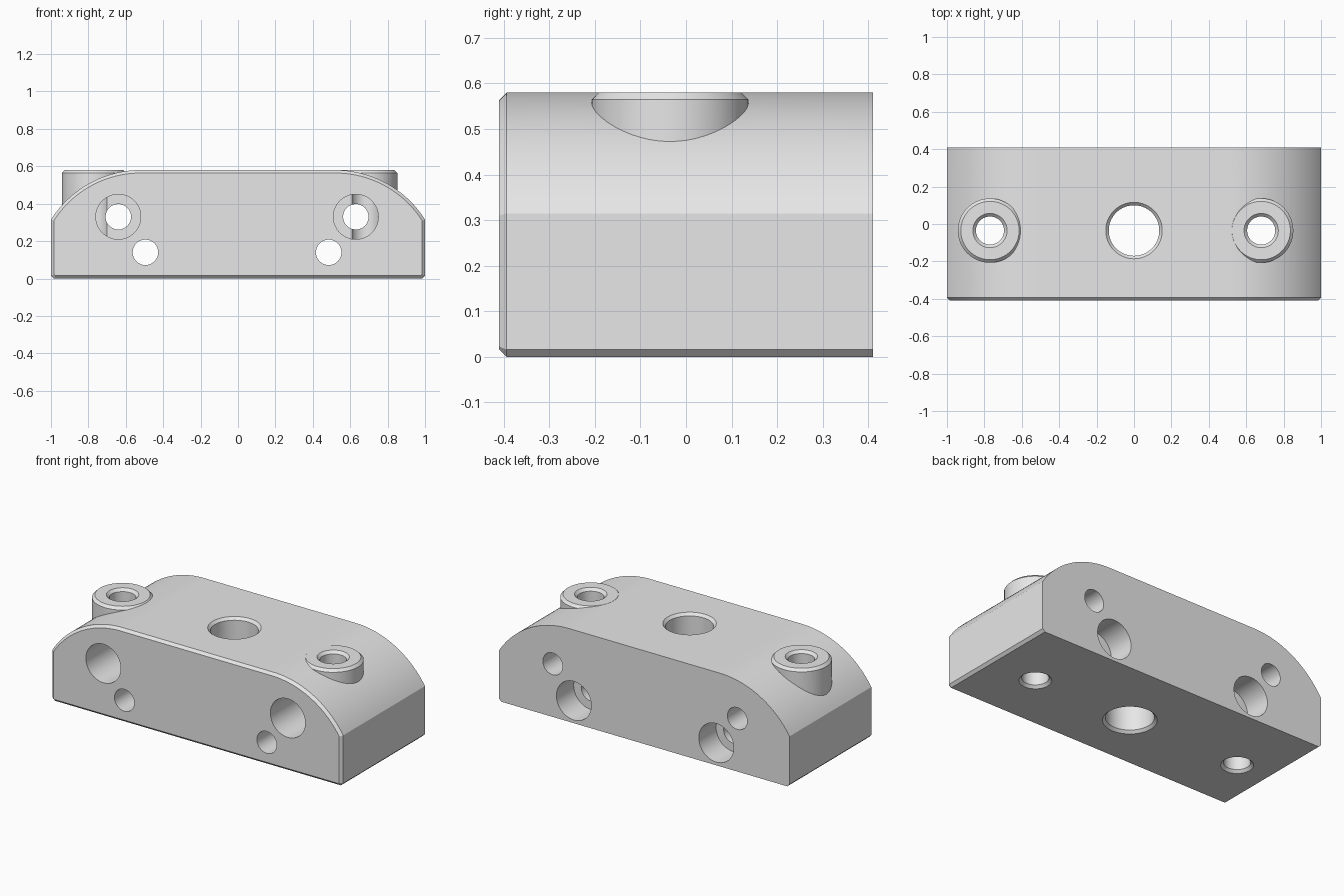
import bpy, bmesh, math
from mathutils import Vector

cube = bpy.data.objects.get("Cube")
if cube:
    bpy.data.objects.remove(cube, do_unlink=True)

HEIGHT, DEPTH, BEVEL = 0.58, 0.41, 0.016
CENTRE_Y = -0.035

grey = bpy.data.materials.new("plain grey")
grey.use_nodes = True
grey.diffuse_color = (0.8, 0.8, 0.8, 1)
grey.node_tree.nodes["Principled BSDF"].inputs["Base Color"].default_value = (0.8, 0.8, 0.8, 1)


def finish(bm, name):
    bmesh.ops.recalc_face_normals(bm, faces=bm.faces)
    mesh = bpy.data.meshes.new(name)
    bm.to_mesh(mesh)
    bm.free()
    mesh.materials.append(grey)
    obj = bpy.data.objects.new(name, mesh)
    bpy.context.collection.objects.link(obj)
    return obj


def loft(rings, name):
    """Skin closed rings of points and cap both ends."""
    bm = bmesh.new()
    loops = [[bm.verts.new(p) for p in ring] for ring in rings]
    for a, b in zip(loops, loops[1:]):
        for i in range(len(a)):
            j = (i + 1) % len(a)
            bm.faces.new((a[i], a[j], b[j], b[i]))
    bm.faces.new(loops[0])
    bm.faces.new(loops[-1])
    return finish(bm, name)


def lathe(profile, name, x, other, axis="Z", segments=64):
    """Turn (radius, distance) pairs about a vertical or front-to-back axis."""
    rings = []
    for r, t in profile:
        ring = []
        for i in range(segments):
            a = math.tau * i / segments
            u, v = x + r * math.cos(a), other + r * math.sin(a)
            ring.append((u, v, t) if axis == "Z" else (u, t, v))
        rings.append(ring)
    return loft(rings, name)


def inset(points, d):
    """Offset a counter-clockwise outline inward with mitred corners."""
    result = []
    for i, p in enumerate(points):
        e1 = (p - points[i - 1]).normalized()
        e2 = (points[(i + 1) % len(points)] - p).normalized()
        n1, n2 = Vector((-e1.y, e1.x)), Vector((-e2.y, e2.x))
        result.append(p + (n1 + n2) * d / (1 + n1.dot(n2)))
    return result


def combine(target, tool, operation):
    tool.hide_render = True
    mod = target.modifiers.new(tool.name, "BOOLEAN")
    mod.operation, mod.solver, mod.object = operation, "EXACT", tool
    bpy.context.view_layer.objects.active = target
    bpy.ops.object.modifier_apply(modifier=mod.name)
    bpy.data.objects.remove(tool, do_unlink=True)


# Body outline: chamfered base, upright sides, arcs running into a flat top
arc_x, side_z, steps = 0.52, 0.315, 24
run, drop = 1 - arc_x, HEIGHT - side_z
radius = (run ** 2 + drop ** 2) / (2 * drop)
sweep = math.asin(run / radius)
right = [Vector((1 - BEVEL, 0)), Vector((1, BEVEL))]
for i in range(steps + 1):
    a = sweep * (1 - i / steps)
    right.append(Vector((arc_x + radius * math.sin(a),
                         HEIGHT - radius * (1 - math.cos(a)))))
outline = right + [Vector((-p.x, p.y)) for p in reversed(right)]

# Body: square back edge, chamfered front edge
sections = [(outline, DEPTH), (outline, BEVEL - DEPTH), (inset(outline, BEVEL), -DEPTH)]
body = loft([[(p.x, y, p.y) for p in pts] for pts, y in sections], "clamp_block")

# Round bosses standing on the curved shoulders
boss_xs = (-0.77, 0.68)
boss_r, boss_top = 0.172, HEIGHT + 0.0006
for x in boss_xs:
    boss = lathe([(boss_r, 0.2), (boss_r, boss_top - BEVEL), (boss_r - BEVEL, boss_top)],
                 "boss", x, CENTRE_Y)
    combine(body, boss, "UNION")

# Vertical bores, countersunk at both ends
for x, r in [(0, 0.135)] + [(bx, 0.075) for bx in boss_xs]:
    wide = r + BEVEL + 0.01
    bore = lathe([(wide, -0.01), (r, BEVEL), (r, HEIGHT - BEVEL), (wide, HEIGHT + 0.01)],
                 "vertical_bore", x, CENTRE_Y)
    combine(body, bore, "DIFFERENCE")

# Stepped bolt holes: upper pair opens wide at the front, lower pair at the back
bolt_r, head_r = 0.068, 0.12
for x, z, facing, depth in ((-0.64, 0.33, -1, 0.4), (0.63, 0.33, -1, 0.4),
                            (-0.495, 0.14, 1, 0.17), (0.485, 0.14, 1, 0.17)):
    shoulder = facing * (DEPTH - depth)
    hole = lathe([(head_r, facing * 0.5), (head_r, shoulder),
                  (bolt_r, shoulder), (bolt_r, -facing * 0.5)],
                 "bolt_hole", x, z, axis="Y")
    combine(body, hole, "DIFFERENCE")

# Smooth curved walls, crisp machined edges
bpy.ops.object.select_all(action="DESELECT")
body.select_set(True)
bpy.context.view_layer.objects.active = body
bpy.ops.object.shade_smooth_by_angle(angle=math.radians(20))
